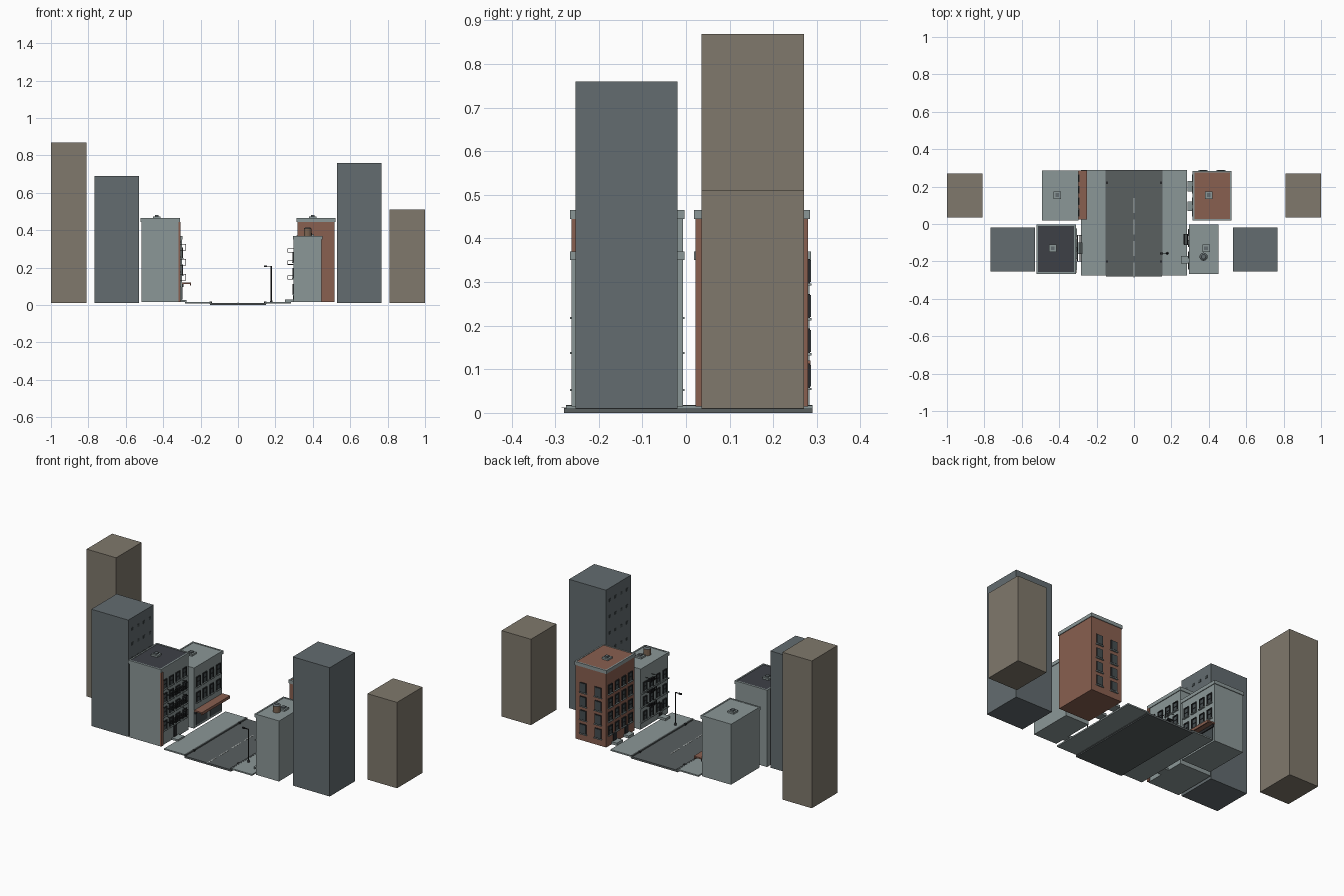
import bpy, bmesh
from mathutils import Matrix, Vector

if "Cube" in bpy.data.objects:
    bpy.data.objects.remove(bpy.data.objects["Cube"])


def material(name, *rgb):
    m = bpy.data.materials.new(name)
    m.use_nodes = True
    m.diffuse_color = (*rgb, 1)
    m.node_tree.nodes["Principled BSDF"].inputs["Base Color"].default_value = (*rgb, 1)
    return m


STONE = material("pale stone", .26, .31, .31)
SLATE = material("slate tower", .125, .15, .16)
TAUPE = material("taupe tower", .215, .19, .15)
BRICK = material("red brick", .25, .115, .08)
ASPHALT = material("asphalt", .1, .115, .118)
TAR = material("tar roof", .047, .051, .062)
GLASS = material("dark glass", .06, .075, .08)
IRON = material("black iron", .02, .022, .024)
PAINT = material("road paint", .45, .48, .47)
WOOD = material("tank wood", .2, .13, .085)


def finish(name, bm, mat):
    me = bpy.data.meshes.new(name)
    bm.to_mesh(me)
    bm.free()
    me.materials.append(mat)
    ob = bpy.data.objects.new(name, me)
    bpy.context.collection.objects.link(ob)
    return ob


def boxes(name, mat, bounds):
    """One object from several boxes given as (x0, x1, y0, y1, z0, z1)."""
    bm = bmesh.new()
    for b in bounds:
        lo, hi = Vector(b[0::2]), Vector(b[1::2])
        size = [abs(v) for v in hi - lo]
        bmesh.ops.create_cube(bm, size=1, matrix=Matrix.Translation((lo + hi) / 2)
                              @ Matrix.Diagonal((*size, 1)))
    return finish(name, bm, mat)


def cylinder(name, mat, x, y, z0, z1, r, r2=None, sides=12):
    bm = bmesh.new()
    bmesh.ops.create_cone(bm, cap_ends=True, segments=sides, radius1=r,
                          radius2=r if r2 is None else r2, depth=z1 - z0,
                          matrix=Matrix.Translation((x, y, (z0 + z1) / 2)))
    return finish(name, bm, mat)


def spread(a, b, n):
    return [a + (b - a) * (i + .5) / n for i in range(n)]


def building(name, x0, x1, y0, y1, top, wall, roof):
    boxes(name + "_walls", wall, [(x0, x1, y0, y1, .015, top - .018)])
    o = .004
    boxes(name + "_cornice", STONE, [(x0 - o, x1 + o, y0 - o, y1 + o, top - .02, top - .004)])
    # Parapet ring around the roof deck
    t = .005
    boxes(name + "_parapet", STONE, [
        (x0 - o, x0 + t, y0 - o, y1 + o, top - .004, top),
        (x1 - t, x1 + o, y0 - o, y1 + o, top - .004, top),
        (x0, x1, y0 - o, y0 + t, top - .004, top),
        (x0, x1, y1 - t, y1 + o, top - .004, top)])
    boxes(name + "_roof", roof, [(x0, x1, y0, y1, top - .004, top - .002)])


def vent(name, x, y, z):
    boxes(name + "_vent_base", STONE, [(x - .02, x + .02, y - .02, y + .02, z - .003, z + .008)])
    boxes(name + "_vent_cap", SLATE, [(x - .01, x + .01, y - .01, y + .01, z + .008, z + .016)])


def facade(name, x, s, ys, zs, w, h, trim):
    """Framed windows on a wall at x whose outward direction is s."""
    frames, panes, sills = [], [], []
    for y in ys:
        for z in zs:
            for side in (-1, 1):
                frames.append((x, x + s * .006, y + side * w, y + side * (w - .004), z, z + h))
            frames.append((x, x + s * .006, y - w, y + w, z + h - .004, z + h + .002))
            frames.append((x, x + s * .004, y - w, y + w, z + h / 2 - .002, z + h / 2 + .001))
            panes.append((x, x + s * .002, y - w, y + w, z, z + h))
            sills.append((x, x + s * .009, y - w - .003, y + w + .003, z - .005, z))
    boxes(name + "_window_frames", trim, frames)
    boxes(name + "_window_panes", GLASS, panes)
    boxes(name + "_window_sills", STONE, sills)


def balcony(name, x, s, y0, y1, zs, depth, rail):
    """Iron platforms with railings."""
    parts, e = [], x + s * depth
    for z in zs:
        for px in spread(x, e, 4):
            parts.append((px - .002, px + .002, y0, y1, z, z + .003))
        for y in (y0, y1):
            parts.append((x, e, y - .001, y + .001, z + rail - .002, z + rail))
            parts.append((x, e, y - .001, y + .001, z, z + .003))
        parts.append((e - .001, e + .001, y0, y1, z + rail - .002, z + rail))
        for y in spread(y0, y1, 8) + [y0, y1]:
            parts.append((e - .001, e + .001, y - .0008, y + .0008, z, z + rail))
    boxes(name, IRON, parts)


# Street
boxes("road", ASPHALT, [(-.15, .15, -.28, .29, 0, .011)])
boxes("sidewalks", STONE, [(s * .152, s * .283, -.275, .29, .009, .017) for s in (-1, 1)])
boxes("curbs", ASPHALT, [(s * .143, s * .153, -.275, .29, .006, .018) for s in (-1, 1)])
boxes("lane_dashes", PAINT, [(-.003, .003, y, y + .08, .011, .012)
                             for y in (-.285, -.17, -.055, .06)])
boxes("drains", IRON, [(s * .138, s * .15, y - .006, y + .006, .011, .019)
                       for s in (-1, 1) for y in (-.2, .22)])

# Background towers
boxes("left_far_tower", TAUPE, [(-1, -.81, .035, .27, .01, .868)])
boxes("right_far_tower", TAUPE, [(.81, 1, .035, .27, .01, .51)])
for name, s, top in (("left", -1, .69), ("right", 1, .76)):
    boxes(name + "_near_tower", SLATE, [(s * .53, s * .768, -.253, -.02, .01, top)])
    boxes(name + "_tower_windows", GLASS, [
        (s * .528, s * .53, y - .008, y + .008, z, z + .016)
        for y in spread(-.24, -.03, 4) for z in spread(.06, top - .03, 7)])

# Street buildings
building("left_front", -.517, -.315, -.262, -.007, .465, STONE, TAR)
building("left_back", -.488, -.3, .022, .283, .37, STONE, STONE)
building("right_front", .298, .447, -.262, -.007, .37, STONE, STONE)
building("right_back", .318, .517, .022, .28, .465, BRICK, BRICK)
vent("left_front", -.435, -.13, .465)
vent("left_back", -.41, .155, .37)
vent("right_front", .385, -.13, .37)
vent("right_back", .40, .155, .465)

floors = (.06, .14, .22, .3)
facade("left_front", -.315, 1, spread(-.255, -.015, 4), [z + .04 for z in floors], .018, .05, IRON)
facade("left_back", -.3, 1, spread(.03, .275, 4), (.16, .25), .018, .055, IRON)
facade("right_front", .298, -1, spread(-.255, -.015, 4), (.06, .145, .23), .016, .05, IRON)
facade("right_back", .318, -1, spread(.03, .275, 4), [z + .02 for z in floors], .018, .05, IRON)

# Windows on the brick building's rear wall
for part, mat, grow, out in (("frames", IRON, .003, .004), ("panes", GLASS, 0, .006)):
    boxes("right_back_rear_" + part, mat, [
        (x - .018 - grow, x + .018 + grow, .28, .28 + out, z - grow, z + .05 + grow)
        for x in (.37, .465) for z in floors])
boxes("right_back_rear_sills", STONE, [(x - .024, x + .024, .28, .288, z - .008, z - .003)
                                       for x in (.37, .465) for z in floors])

# String courses
boxes("right_front_courses", STONE, [(.293, .3, -.266, -.003, z, z + .005)
                                     for z in (.05, .135, .215)])
boxes("left_front_corner_strips", BRICK, [(-.317, -.308, -.263, -.247, .017, .445)])

# Fire escapes and balconies
balcony("left_fire_escape", -.315, 1, -.2, -.06, (.13, .21, .29), .035, .035)
balcony("right_balconies", .298, -1, -.11, -.055, (.135, .215, .28), .032, .022)

# Shop awning with its storefront
boxes("shop_awning", BRICK, [(-.3, -.25, .025, .285, .112, .12),
                             (-.256, -.25, .025, .285, .104, .112)])
boxes("shop_glass", GLASS, [(-.3, -.296, y - .05, y + .05, .03, .095) for y in (.09, .22)])
boxes("shop_fascia", IRON, [(-.3, -.292, .03, .278, .097, .112)])

# Doors and stoops
boxes("stoops", STONE, [(.25, .298, -.21, -.17, .015, .03),
                        (.285, .318, .07, .12, .015, .03),
                        (.285, .318, .175, .23, .015, .03),
                        (-.315, -.275, -.16, -.1, .015, .026)])
boxes("doors", IRON, [(.294, .298, -.203, -.177, .03, .1), (.314, .318, .08, .11, .03, .075),
                      (.314, .318, .188, .217, .03, .075), (-.315, -.311, -.145, -.115, .026, .09)])

# Roof water tank
cylinder("tank_barrel", WOOD, .372, -.175, .37, .408, .02)
cylinder("tank_lid", SLATE, .372, -.175, .408, .415, .022, .012)

# Street lamp
cylinder("lamp_base", IRON, .178, -.157, .015, .03, .007, .004)
cylinder("lamp_pole", IRON, .178, -.157, .03, .208, .003)
boxes("lamp_arm", IRON, [(.145, .18, -.159, -.155, .205, .209)])
boxes("lamp_head", IRON, [(.138, .156, -.162, -.152, .203, .21)])
